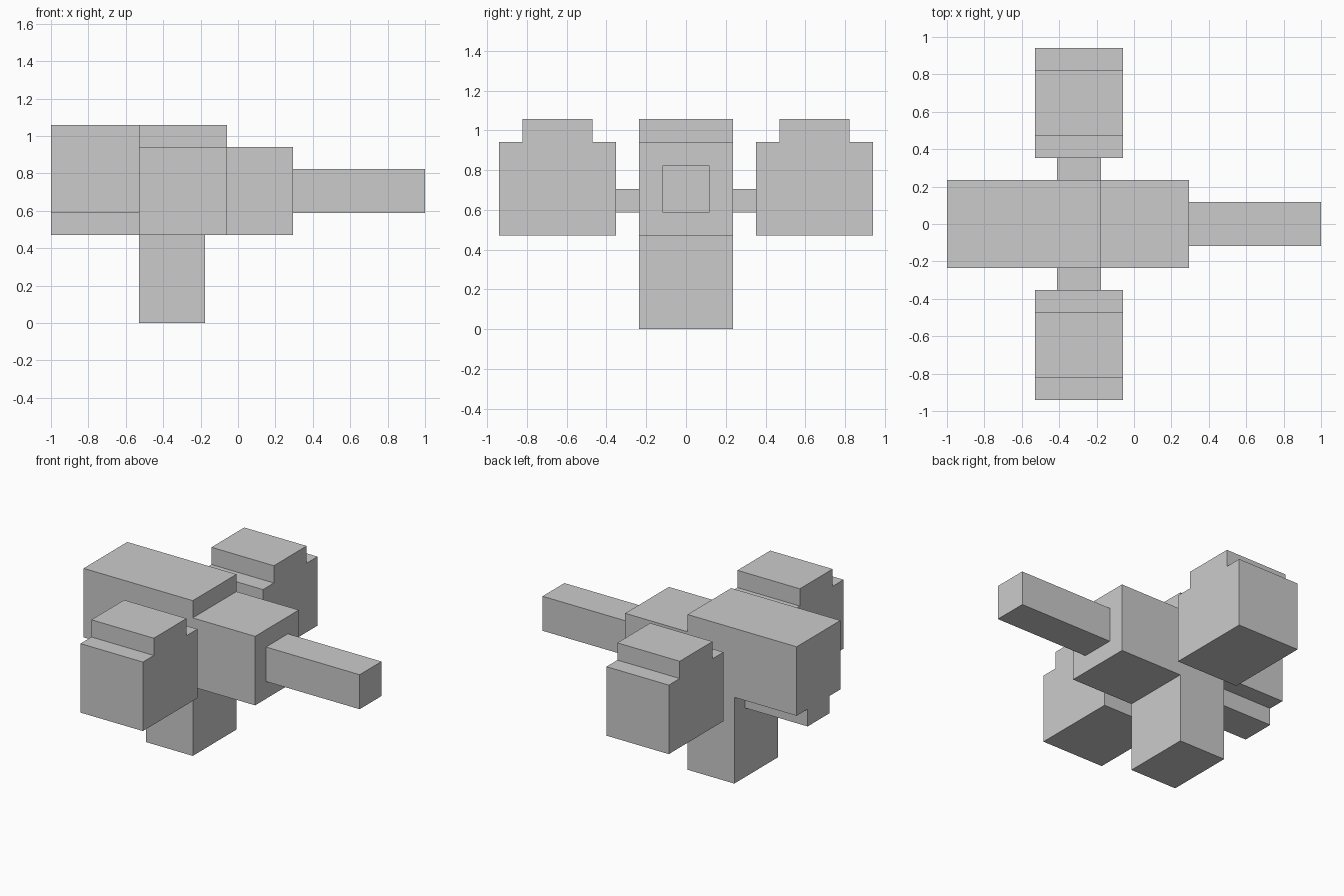
import bpy
import bmesh
from mathutils import Vector

cube = bpy.data.objects.get("Cube")
if cube:
    bpy.data.objects.remove(cube, do_unlink=True)

U = 1 / 17  # modelling grid: the model is 34 units long

grey = bpy.data.materials.new("plain grey")
grey.use_nodes = True
colour = (0.6, 0.6, 0.6, 1)
grey.diffuse_color = colour
grey.node_tree.nodes["Principled BSDF"].inputs["Base Color"].default_value = colour


def extrude_profile(name, points, direction):
    """Extrude a flat outline, given in grid units, along a direction."""
    bm = bmesh.new()
    face = bm.faces.new([bm.verts.new(Vector(p) * U) for p in points])
    result = bmesh.ops.extrude_face_region(bm, geom=[face], use_keep_orig=True)
    moved = [v for v in result["geom"] if isinstance(v, bmesh.types.BMVert)]
    bmesh.ops.translate(bm, verts=moved, vec=Vector(direction) * U)
    bmesh.ops.recalc_face_normals(bm, faces=bm.faces[:])
    mesh = bpy.data.meshes.new(name)
    bm.to_mesh(mesh)
    bm.free()
    mesh.materials.append(grey)
    obj = bpy.data.objects.new(name, mesh)
    bpy.context.collection.objects.link(obj)
    return obj


def box(name, x, y, z):
    """Box between (min, max) pairs in grid units."""
    outline = [(x[0], y[0], z[0]), (x[1], y[0], z[0]),
               (x[1], y[1], z[0]), (x[0], y[1], z[0])]
    return extrude_profile(name, outline, (0, 0, z[1] - z[0]))


# Central body with its downward grip, one stepped side profile
side = [(-17, 10), (-9, 10), (-9, 0), (-3, 0), (-3, 8),
        (5, 8), (5, 16), (-3, 16), (-3, 18), (-17, 18)]
extrude_profile("body_and_grip", [(x, -4, z) for x, z in side], (0, 8, 0))

# Long square bar and the rail under the rear of the body
box("long_bar", (5, 17), (-2, 2), (10, 14))
box("under_rail", (-17, -9), (-2, 2), (8, 10))

# Matching side pods with raised tops, joined by short connectors
pod = [(6, 8), (16, 8), (16, 16), (14, 16), (14, 18), (8, 18), (8, 16), (6, 16)]
for label, s in (("front", -1), ("back", 1)):
    extrude_profile(label + "_pod", [(-9, s * y, z) for y, z in pod], (8, 0, 0))
    box(label + "_connector", (-7, -3), sorted((s * 4, s * 6)), (10, 12))
